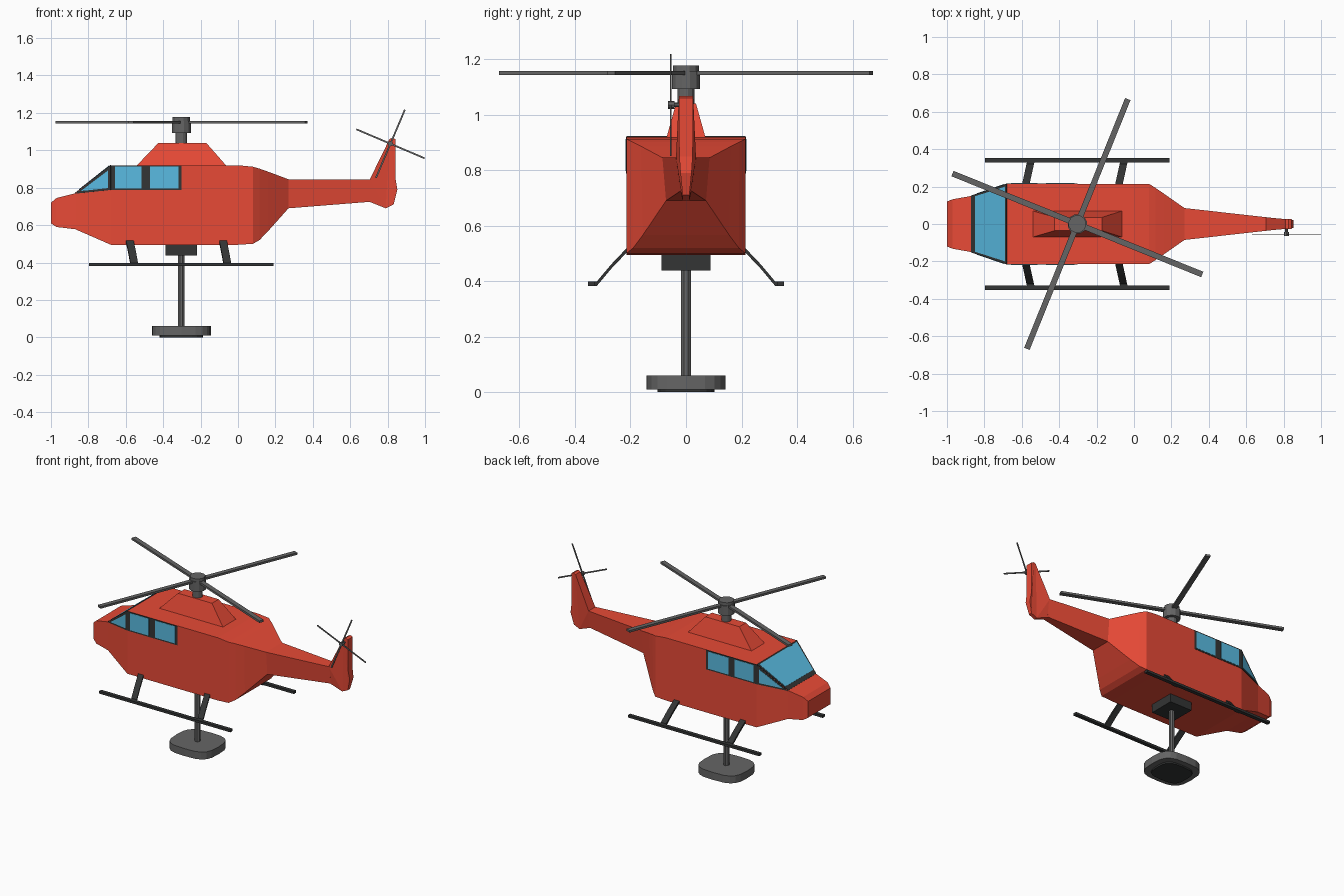
import bpy, bmesh, math
from mathutils import Vector, Matrix

if "Cube" in bpy.data.objects:
    bpy.data.objects.remove(bpy.data.objects["Cube"])

def material(name, rgb):
    m = bpy.data.materials.new(name)
    m.diffuse_color = (*rgb, 1)
    m.use_nodes = True
    m.node_tree.nodes["Principled BSDF"].inputs["Base Color"].default_value = m.diffuse_color
    return m

RED = material("red_paint", (0.80, 0.068, 0.037))
BLUE = material("window_blue", (0.10, 0.50, 0.76))
DARK = material("dark_trim", (0.033, 0.035, 0.035))
GREY = material("rotor_grey", (0.13, 0.13, 0.13))

def finish(bm, name, mat):
    bmesh.ops.recalc_face_normals(bm, faces=bm.faces)
    me = bpy.data.meshes.new(name)
    bm.to_mesh(me)
    bm.free()
    me.materials.append(mat)
    ob = bpy.data.objects.new(name, me)
    bpy.context.collection.objects.link(ob)
    return ob

def loft(name, rings, mat):
    """Closed skin through rings that have equal point counts, capped at both ends."""
    bm = bmesh.new()
    loops = [[bm.verts.new(p) for p in r] for r in rings]
    n = len(loops[0])
    for a, b in zip(loops, loops[1:]):
        for i in range(n):
            bm.faces.new((a[i], a[(i + 1) % n], b[(i + 1) % n], b[i]))
    caps = [bm.faces.new(loops[0]), bm.faces.new(loops[-1])]
    bmesh.ops.triangulate(bm, faces=caps)
    return finish(bm, name, mat)

def panel(name, pts, mat, t):
    """Thin plate around a planar outline."""
    pts = [Vector(p) for p in pts]
    n = (pts[1] - pts[0]).cross(pts[2] - pts[0]).normalized() * t
    return loft(name, [[p - n for p in pts], [p + n for p in pts]], mat)

def box(name, c, size, mat, rot=Matrix()):
    bm = bmesh.new()
    bmesh.ops.create_cube(bm, size=1, matrix=Matrix.Translation(c) @ rot @ Matrix.Diagonal((*size, 1)))
    return finish(bm, name, mat)

def cylinder(name, x, r, z0, z1, mat, n=12):
    ring = [(x + r * math.cos(2 * math.pi * (i + .5) / n), r * math.sin(2 * math.pi * (i + .5) / n)) for i in range(n)]
    return loft(name, [[(*p, z) for p in ring] for z in (z0, z1)], mat)

# Fuselage and tail boom: x, bottom z, top z, half width top, half width bottom
sections = [(-1.0, .61, .72, .12, .12), (-.97, .59, .745, .132, .132), (-.87, .578, .77, .15, .15),
            (-.68, .495, .92, .215, .215), (0, .495, .92, .215, .215), (.08, .50, .912, .215, .215),
            (.115, .52, .902, .193, .19), (.16, .567, .886, .162, .155), (.27, .69, .845, .085, .072),
            (.71, .725, .845, .036, .02)]
loft("fuselage", [[(x, -b, z0), (x, b, z0), (x, t, z1), (x, -t, z1)] for x, z0, z1, t, b in sections], RED)

# Tail fin: x, z, half width
fin = [(.705, .845, .036), (.81, 1.06, .026), (.825, 1.067, .026), (.842, 1.06, .026), (.842, .85, .024),
       (.852, .79, .02), (.832, .71, .012), (.79, .69, .012), (.705, .724, .02)]
loft("tail_fin", [[(x, s * w, z) for x, z, w in fin] for s in (-1, 1)], RED)

# Engine cowl on the roof
loft("engine_cowl", [[(a, -w, z), (b, -w, z), (b, w, z), (a, w, z)]
     for a, b, w, z in ((-.545, -.06, .071, .915), (-.425, -.17, .036, 1.04))], RED)

# Windscreen with frame
def slope(u, v):
    return (-.87 + .19 * v, u * (.15 + .065 * v), .77 + .15 * v)

def screen(name, u, v0, v1, mat, t):
    panel(name, [slope(-u, v0), slope(u, v0), slope(u, v1), slope(-u, v1)], mat, t)

screen("windscreen_frame", 1.0, 0, 1.0, DARK, .003)
screen("windscreen_glass", .94, .12, .965, BLUE, .005)

# Side windows with frames, mirrored; the cab wall tapers ahead of x = -0.68
def wall(x):
    return .215 if x > -.68 else .215 + (x + .68) * .065 / .19

def side_panel(name, s, xz, mat, t):
    panel(name, [(x, s * wall(x), z) for x, z in xz], mat, t)

def rect(x0, x1, z0, z1):
    return [(x0, z0), (x1, z0), (x1, z1), (x0, z1)]

for s, side in ((-1, "right"), (1, "left")):
    side_panel(side + "_quarter_frame", s, [(-.87, .768), (-.68, .788), (-.68, .92)], DARK, .002)
    side_panel(side + "_window_frame", s, rect(-.68, -.303, .788, .92), DARK, .002)
    side_panel(side + "_quarter_glass", s, [(-.84, .782), (-.694, .798), (-.694, .892)], BLUE, .0035)
    side_panel(side + "_front_glass", s, rect(-.658, -.517, .797, .913), BLUE, .0035)
    side_panel(side + "_rear_glass", s, rect(-.47, -.318, .797, .913), BLUE, .0035)

    # Skid and its two bent legs
    box(side + "_skid", (-.303, s * .34, .39), (.985, .025, .016), DARK)
    for k, x in enumerate((-.578, -.08)):
        path = [(.2, .525), (.215, .51), (.27, .452), (.322, .39), (.35, .39)]
        loft(f"{side}_leg_{k + 1}", [[(x + a + (y - .215) * .22, s * y, z + b) for a, b in
             ((-.02, -.008), (.02, -.008), (.02, .008), (-.02, .008))] for y, z in path], DARK)

# Main rotor
MX = -.303
cylinder("rotor_mast", MX, .031, 1.03, 1.10, GREY)
cylinder("rotor_hub", MX, .053, 1.092, 1.158, GREY)
cylinder("rotor_cap", MX, .048, 1.155, 1.178, GREY)
for k, a in enumerate((-22, 68)):
    box(f"main_blade_pair_{k + 1}", (MX, 0, 1.15), (1.44, .031, .014), GREY, Matrix.Rotation(math.radians(a), 4, 'Z'))

# Tail rotor
TC = Vector((.815, -.055, 1.035))
for k, a in enumerate((23, -67)):
    box(f"tail_blade_pair_{k + 1}", TC, (.396, .004, .009), GREY, Matrix.Rotation(math.radians(a), 4, 'Y'))
for name, r, y0, y1 in (("tail_rotor_shaft", .008, -.06, 0), ("tail_rotor_hub", .014, -.064, -.042)):
    loft(name, [[(TC.x + r * math.cos(i * math.pi / 4), y, TC.z + r * math.sin(i * math.pi / 4))
                 for i in range(8)] for y in (y0, y1)], GREY)

# Display stand: mount, pole and rounded-square foot
box("stand_mount", (MX, 0, .468), (.168, .176, .06), DARK)
cylinder("stand_pole", MX, .019, .05, .45, GREY, 8)

def squircle(rx, ry, z, n=20):
    f = lambda v: math.copysign(abs(v) ** .62, v)
    return [(MX + rx * f(math.cos(2 * math.pi * i / n)), ry * f(math.sin(2 * math.pi * i / n)), z) for i in range(n)]

loft("stand_foot", [squircle(.158, .142, .06), squircle(.158, .142, .01)], GREY)
loft("stand_foot_pad", [squircle(.117, .103, .014), squircle(.117, .103, 0)], DARK)
